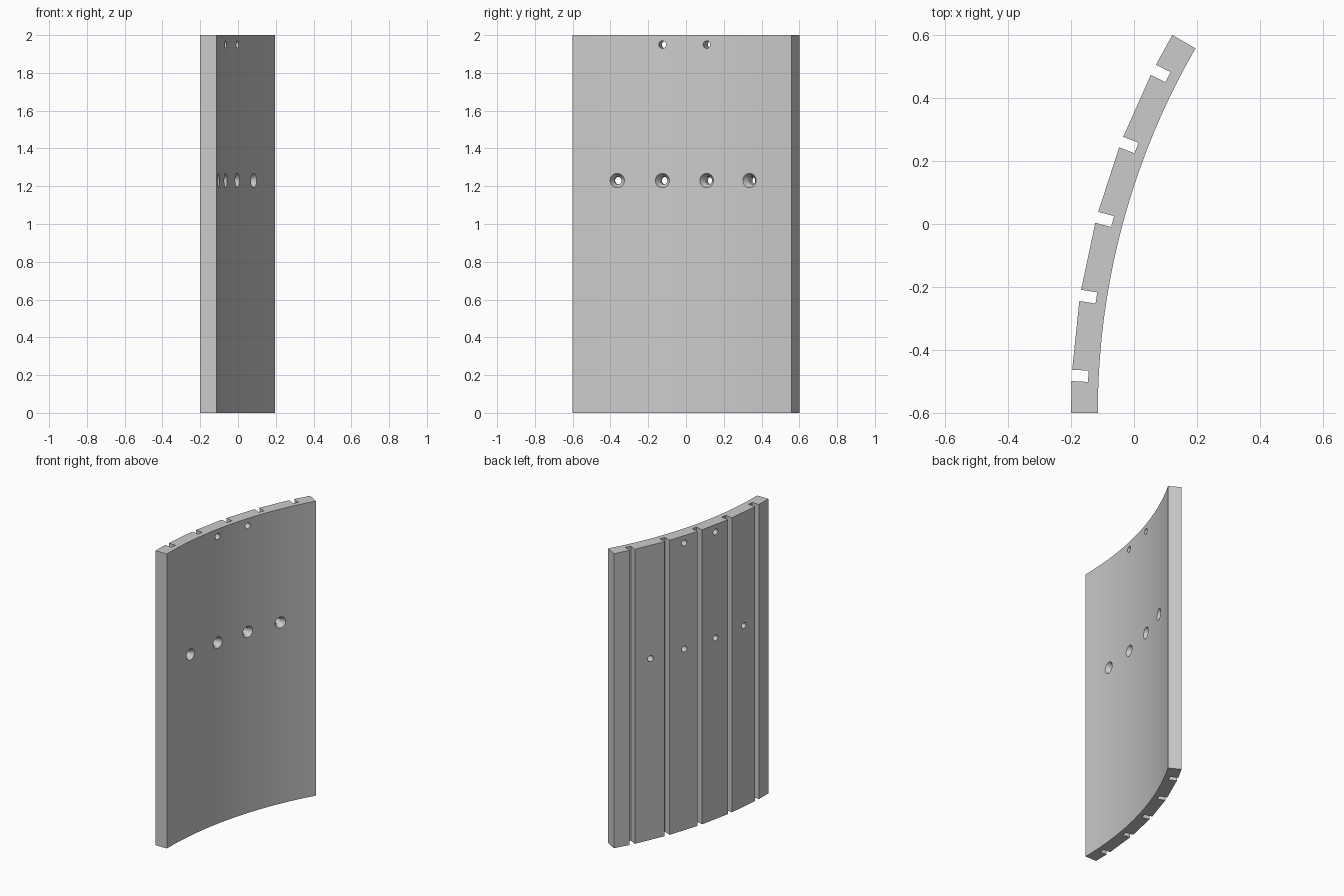
import bpy, bmesh, math
from mathutils import Vector

if "Cube" in bpy.data.objects:
    bpy.data.objects.remove(bpy.data.objects["Cube"], do_unlink=True)

R_OUT, R_IN, HEIGHT, SWEEP = 2.4, 2.315, 2.0, 30
CENTRE = Vector((2.2, -0.6, 0))
SLOT_ANGLES = (2.85, 8.95, 15, 21, 27)
SLOT_HALF, SLOT_DEPTH = 0.018, 0.052
HOLE_ANGLES = [5.85 + 6 * i for i in range(4)]
HOLE_R, SINK_R, SINK_DEPTH = 0.02, 0.038, 0.03


def on_arc(angle, radius, side=0, z=0):
    """Point at an angle and radius, shifted sideways along the tangent."""
    a = math.radians(angle)
    radial = Vector((-math.cos(a), math.sin(a), 0))
    tangent = Vector((math.sin(a), math.cos(a), 0))
    return CENTRE + radial * radius + tangent * side + Vector((0, 0, z))


def make_object(name, bm):
    bmesh.ops.recalc_face_normals(bm, faces=bm.faces)
    mesh = bpy.data.meshes.new(name)
    bm.to_mesh(mesh)
    bm.free()
    obj = bpy.data.objects.new(name, mesh)
    bpy.context.collection.objects.link(obj)
    return obj


grey = bpy.data.materials.new("light grey")
grey.use_nodes = True
grey.diffuse_color = (0.6, 0.6, 0.6, 1)
grey.node_tree.nodes["Principled BSDF"].inputs["Base Color"].default_value = (0.6, 0.6, 0.6, 1)

# Curved panel: concave arc, then flat slats separated by slots
STEPS = 20
outline = [on_arc(SWEEP * i / STEPS, R_IN) for i in range(STEPS + 1)]
outline.append(on_arc(SWEEP, R_OUT))
for angle in reversed(SLOT_ANGLES):
    for side, depth in ((1, 0), (1, 1), (-1, 1), (-1, 0)):
        outline.append(on_arc(angle, R_OUT - depth * SLOT_DEPTH, side * SLOT_HALF))
outline.append(on_arc(0, R_OUT))

bm = bmesh.new()
base = bm.faces.new([bm.verts.new(p) for p in outline])
extruded = bmesh.ops.extrude_face_region(bm, geom=[base])["geom"]
bmesh.ops.translate(bm, vec=(0, 0, HEIGHT),
                    verts=[v for v in extruded if isinstance(v, bmesh.types.BMVert)])
panel = make_object("curved_panel", bm)
panel.data.materials.append(grey)


# Screw hole cutters: stacked rings along the radial direction
def add_bore(bm, angle, z, rings, sides=24):
    loops = []
    for radius, size in rings:
        loops.append([bm.verts.new(on_arc(angle, radius, size * math.cos(t), z + size * math.sin(t)))
                      for t in (2 * math.pi * i / sides for i in range(sides))])
    for low, high in zip(loops, loops[1:]):
        for i in range(sides):
            j = (i + 1) % sides
            bm.faces.new((low[i], low[j], high[j], high[i]))
    bm.faces.new(loops[0])
    bm.faces.new(loops[-1])


bm = bmesh.new()
far = R_OUT + 0.05
slope = (SINK_R - HOLE_R) / SINK_DEPTH
countersunk = ((R_IN - 0.01, SINK_R + 0.01 * slope), (R_IN + SINK_DEPTH, HOLE_R), (far, HOLE_R))
plain = ((R_IN - 0.05, HOLE_R), (far, HOLE_R))
for angle in HOLE_ANGLES:
    add_bore(bm, angle, 1.23, countersunk)
for angle in HOLE_ANGLES[1:3]:
    add_bore(bm, angle, 1.95, plain)
cutter = make_object("hole_cutter", bm)
cutter.data.materials.append(grey)
cutter.hide_render = True

# Cut the holes and discard the cutter
cut = panel.modifiers.new("screw_holes", "BOOLEAN")
cut.operation = "DIFFERENCE"
cut.solver = "EXACT"
cut.object = cutter
bpy.context.view_layer.objects.active = panel
panel.select_set(True)
bpy.ops.object.modifier_apply(modifier=cut.name)
bpy.data.objects.remove(cutter, do_unlink=True)
